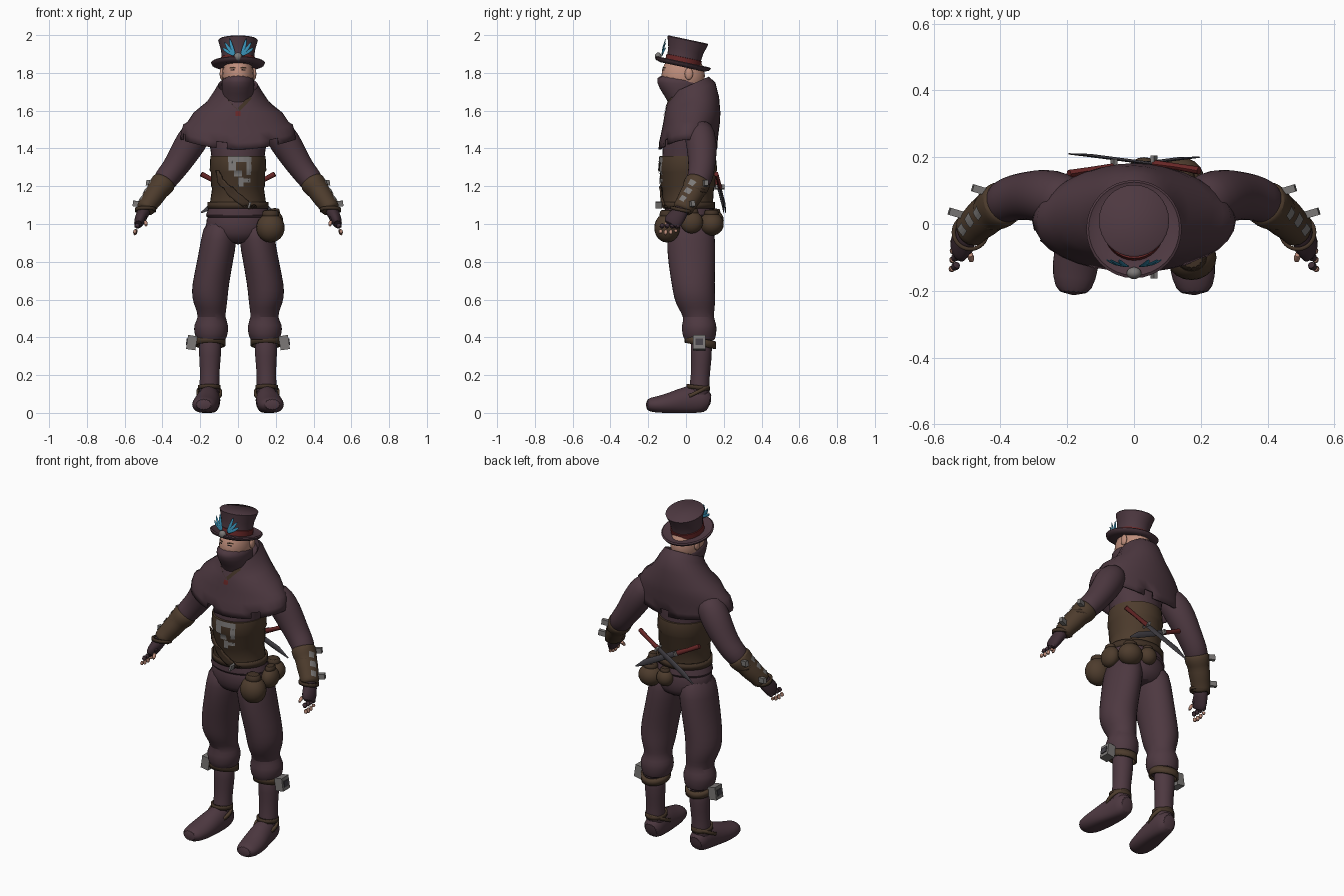
import bpy, bmesh, math
from mathutils import Vector, Matrix

if "Cube" in bpy.data.objects:
    bpy.data.objects.remove(bpy.data.objects["Cube"])
X, Y, Z = Vector((1, 0, 0)), Vector((0, 1, 0)), Vector((0, 0, 1))
parts = []


def material(name, *rgb):
    m = bpy.data.materials.new(name)
    m.use_nodes = True
    m.diffuse_color = (*rgb, 1)
    m.node_tree.nodes["Principled BSDF"].inputs["Base Color"].default_value = (*rgb, 1)
    return m


CLOTH = material("plum cloth", .075, .04, .052)
GLOVE = material("dark plum", .05, .027, .036)
LEATHER = material("brown leather", .075, .045, .026)
STRAP = material("dark leather", .055, .033, .02)
SKIN = material("skin", .52, .27, .2)
METAL = material("grey metal", .2, .19, .185)
STEEL = material("dark steel", .06, .055, .065)
BLUE = material("blue feather", .04, .28, .46)
RED = material("dark red", .14, .02, .02)
BLACK = material("black", .012, .009, .01)


def finish(name, bm, mat, sub=0, thick=0):
    me = bpy.data.meshes.new(name)
    bmesh.ops.recalc_face_normals(bm, faces=bm.faces)
    bm.to_mesh(me)
    bm.free()
    me.materials.append(mat)
    ob = bpy.data.objects.new(name, me)
    bpy.context.collection.objects.link(ob)
    if thick:
        ob.modifiers.new("Thickness", "SOLIDIFY").thickness = thick
    if sub:
        s = ob.modifiers.new("Smooth", "SUBSURF")
        s.levels = s.render_levels = sub
    parts.append(ob)
    return ob


def loft(name, rings, mat, axis=Z, ref=X, seg=16, sub=1, caps=True, thick=0):
    """Skin rings of (x, y, z, width, depth, tilt); axis None follows the path."""
    bm, rows = bmesh.new(), []
    pts = [Vector(r[:3]) for r in rings]
    for i, r in enumerate(rings):
        t = axis or (pts[min(i + 1, len(pts) - 1)] - pts[max(i - 1, 0)]).normalized()
        u = (ref - t * ref.dot(t)).normalized()
        v = t.cross(u)
        row = []
        for k in range(seg):
            a = math.tau * k / seg
            off = u * math.cos(a) * r[3] + v * math.sin(a) * r[4]
            if len(r) > 5:
                off.z += r[5] * off.y
            row.append(bm.verts.new(pts[i] + off))
        rows.append(row)
    for a, b in zip(rows, rows[1:]):
        for k in range(seg):
            n = (k + 1) % seg
            bm.faces.new((a[k], a[n], b[n], b[k]))
    if caps:
        bm.faces.new(rows[0])
        bm.faces.new(rows[-1])
    return finish(name, bm, mat, sub, thick)


def band(name, c, rx, ry, h, mat, tilt=0):
    x, y, z = c
    return loft(name, [(x, y, z + s * h / 2, rx, ry, tilt) for s in (-1, 1)], mat,
                seg=32, sub=0, caps=False, thick=.012)


def ball(name, c, r, mat):
    bm = bmesh.new()
    bmesh.ops.create_uvsphere(bm, u_segments=20, v_segments=12, radius=1)
    bmesh.ops.transform(bm, matrix=Matrix.LocRotScale(Vector(c), None, Vector(r)), verts=bm.verts)
    return finish(name, bm, mat)


def box(name, c, size, mat, axis=Z):
    bm = bmesh.new()
    bmesh.ops.create_cube(bm, size=1)
    turn = Vector(axis).to_track_quat("Z", "Y")
    bmesh.ops.transform(bm, matrix=Matrix.LocRotScale(Vector(c), turn, Vector(size)), verts=bm.verts)
    return finish(name, bm, mat)


def patch(name, c, u, v, target, mat, lift=.004):
    """Thin plate spanning c +- u +- v, laid onto the target's surface."""
    bm = bmesh.new()
    bmesh.ops.create_grid(bm, x_segments=16, y_segments=4, size=1)
    c, u, v = Vector(c), Vector(u), Vector(v)
    for p in bm.verts:
        p.co = c + u * p.co.x + v * p.co.y
    ob = finish(name, bm, mat)
    w = ob.modifiers.new("Lay", "SHRINKWRAP")
    w.target, w.offset, w.wrap_mode = target, lift, "ABOVE_SURFACE"
    return ob


def flip(rings, s):
    return [(r[0] * s, *r[1:]) for r in rings]


# Head, ears and eyes
head = ball("head", (0, -.015, 1.785), (.084, .115, .12), SKIN)
for s, side in ((1, "left"), (-1, "right")):
    ball(side + "_ear", (s * .085, .015, 1.795), (.012, .022, .032), SKIN)
    patch(side + "_eye", (s * .035, -.13, 1.818), (.016, 0, 0), (0, 0, .005), head, BLACK)
    patch(side + "_brow", (s * .037, -.13, 1.833), (.022, 0, s * .003), (0, 0, .004), head, STRAP)

# Face mask and neck scarf
loft("face_mask", [(0, -.03, 1.785, .086, .122, -.12), (0, -.035, 1.745, .09, .128, -.05),
                   (0, -.02, 1.69, .086, .105), (0, 0, 1.63, .08, .085), (0, 0, 1.56, .08, .08)], CLOTH)

# Top hat: one lathe profile, tipped back
def hat_part(name, profile, mat, caps):
    ob = loft(name, [(0, 0, z, r, r * 1.05) for r, z in profile], mat, seg=32, sub=0, caps=caps)
    ob.data.transform(Matrix.Translation((0, -.02, 1.832)) @ Matrix.Rotation(math.radians(-12), 4, "X"))


hat_part("top_hat", [(.08, .002), (.115, 0), (.138, .01), (.143, .022), (.136, .027), (.115, .018),
                     (.087, .018), (.086, .05), (.09, .09), (.105, .143), (.1, .148)], CLOTH, True)
hat_part("hat_band", [(.086, .019), (.091, .02), (.091, .05), (.086, .051)], RED, False)
ball("hat_gem", (0, -.147, 1.886), (.022, .018, .022), METAL)
for s, side in ((1, "left"), (-1, "right")):
    for i, (dx, top) in enumerate(((.085, 1.935), (.072, 1.965), (.045, 1.985))):
        loft(f"{side}_feather_{i + 1}",
             [(s * .015, -.128, 1.89, .003, .006), (s * (.01 + dx * .55), -.122, 1.89 + (top - 1.89) * .5, .004, .013),
              (s * dx, -.105, top, .002, .003)], BLUE, axis=None, ref=Y, seg=8)

# Hooded shoulder cape with a notched hem
cape = loft("cape", [(0, .02, 1.70, .085, .085, .45), (0, .02, 1.735, .105, .1, .45), (0, .03, 1.70, .125, .125, .4),
                     (0, .035, 1.645, .165, .14, .2), (0, .035, 1.59, .235, .147), (0, .03, 1.54, .268, .15),
                     (0, .02, 1.48, .29, .152), (0, .012, 1.43, .302, .155), (0, .01, 1.395, .305, .155)],
            CLOTH, seg=32, sub=0, caps=False, thick=.012)
bm = bmesh.new()
bm.from_mesh(cape.data)
bm.faces.ensure_lookup_table()
hem = list(bm.faces)[-32:]
for v in bm.verts:
    if v.co.z < 1.5:
        v.co.z += .05 * (v.co.x / .3) ** 2
bmesh.ops.delete(bm, geom=[f for k, f in enumerate(hem) if k % 5 == 2], context="FACES")
bm.to_mesh(cape.data)
bm.free()
loft("hood_fold", [(0, .06, 1.76, .075, .045), (0, .09, 1.71, .115, .075), (0, .1, 1.65, .11, .08),
                   (0, .115, 1.58, .07, .066), (0, .13, 1.52, .015, .04)], CLOTH)
for s, side in ((1, "left"), (-1, "right")):
    patch(side + "_collar_trim", (s * .04, -.11, 1.645), (s * .035, .02, .035), (.006, 0, -.008), cape, STRAP)
patch("collar_pin", (0, -.12, 1.585), (.014, 0, 0), (0, 0, .014), cape, RED)

# Torso, leather wrap, jacket skirt and pelvis
loft("torso", [(0, .02, 1.56, .15, .1), (0, .02, 1.48, .17, .13), (0, .01, 1.4, .148, .14), (0, .01, 1.3, .138, .14),
               (0, .01, 1.2, .13, .125), (0, .015, 1.08, .15, .12)], CLOTH)
wrap = loft("leather_wrap", [(0, .01, z, rx, ry) for z, rx, ry in
                             ((1.36, .146, .148), (1.285, .15, .155), (1.275, .144, .148), (1.2, .143, .145),
                              (1.19, .137, .138), (1.1, .15, .132))], LEATHER, seg=32, sub=0)
loft("jacket_skirt", [(0, .015, 1.14, .14, .122), (0, .015, 1.09, .158, .13), (0, .02, 1.04, .178, .14),
                      (0, .02, 1.03, .17, .13)], CLOTH)
loft("pelvis", [(0, .02, 1.1, .14, .12), (0, .022, 1.02, .176, .135), (0, .025, .95, .178, .135),
                (0, .03, .89, .1, .1)], CLOTH)
band("hip_belt", (0, .015, 1.1), .162, .138, .035, STRAP)

# Chest plates and diagonal strap
for i, (x, z, w, h) in enumerate(((.015, 1.345, .075, .014), (-.035, 1.305, .022, .03), (.07, 1.3, .018, .04),
                                  (.0, 1.265, .022, .014), (.02, 1.215, .014, .032), (.06, 1.23, .025, .01))):
    patch(f"chest_plate_{i + 1}", (x, -.16, z), (w, 0, 0), (0, 0, h), wrap, METAL)
strap = patch("diagonal_strap", (-.025, -.16, 1.155), (.15, 0, -.105), (.014, 0, .02), wrap, STRAP, .012)
strap.modifiers.new("Thickness", "SOLIDIFY").thickness = .009
box("strap_buckle", (.06, -.145, 1.1), (.035, .012, .035), METAL, (.3, 0, 1))

# Pouches on the left hip
for i, (c, r) in enumerate((((.172, -.1, .98), (.075, .068, .078)), ((.14, .135, 1), (.07, .065, .062)),
                            ((.195, .03, 1.01), (.045, .06, .06)), ((.03, .155, 1.02), (.05, .045, .05)))):
    ball(f"pouch_{i + 1}", c, r, LEATHER)
    x, y, z = c
    loft(f"pouch_neck_{i + 1}", [(x, y, z + r[2] * k, r[0] * w, r[1] * w) for k, w in
                                 ((.7, .75), (.95, .55), (1.25, .6))], STRAP)

# Crossed knives on the back
for s, side in ((1, "left"), (-1, "right")):
    y = .005 * s
    loft(side + "_knife_handle", flip([(.195, .155 + y, 1.265, .012, .014), (.13, .166 + y, 1.23, .01, .012),
                                       (.06, .175 + y, 1.195, .012, .015)], s), RED, None, Y, 8, 0)
    loft(side + "_knife_blade", flip([(.06, .175 + y, 1.195, .005, .016), (-.13, .2 + y, 1.1, .005, .018),
                                      (-.195, .205 + y, 1.06, .002, .004)], s), STEEL, None, Y, 8, 0)
    box(side + "_knife_guard", (s * .06, .175 + y, 1.195), (.05, .024, .012), METAL, (s, 0, .5))

for s, side in ((1, "left"), (-1, "right")):
    # Sleeve, cuffed bracer and its buckles
    loft(side + "_sleeve", flip([(.18, .055, 1.53, .07, .06), (.225, .075, 1.47, .085, .085),
                                 (.27, .085, 1.4, .082, .082), (.315, .085, 1.325, .074, .072),
                                 (.355, .08, 1.27, .07, .066), (.385, .07, 1.235, .068, .066),
                                 (.42, .045, 1.18, .055, .05)], s), CLOTH, None, Y)
    bracer = loft(side + "_bracer", flip([(.385, .068, 1.235, .06, .058), (.392, .062, 1.222, .073, .07),
                                          (.415, .047, 1.19, .07, .064), (.425, .04, 1.178, .062, .057),
                                          (.45, .02, 1.14, .064, .058), (.475, -.002, 1.105, .055, .05),
                                          (.49, -.017, 1.08, .058, .052), (.497, -.023, 1.068, .045, .04)], s), LEATHER, None, Y)
    for i, (x, y, z) in enumerate(((.455, .1, 1.215), (.525, .03, 1.105))):
        box(f"{side}_bracer_buckle_{i + 1}", (s * x, y, z), (.022, .03, .06), METAL, (s * 1, .3, .15))
        band(f"{side}_bracer_strap_{i + 1}", (s * (x - .035), y - .055, z - .03), .062 - i * .006,
             .062 - i * .006, .018, STRAP, -.2)
    for i, (x, y, z) in enumerate(((.47, .03, 1.22), (.49, .01, 1.175), (.52, -.02, 1.14))):
        patch(f"{side}_bracer_stud_{i + 1}", (s * x, y, z), (s * .005, .015, -.01), (s * .008, -.01, -.01), bracer, METAL)
    # Fingerless glove with bare fingertips
    loft(side + "_glove", flip([(.488, -.012, 1.09, .036, .036), (.505, -.035, 1.055, .044, .034),
                                (.52, -.065, 1.02, .052, .03), (.53, -.085, .99, .045, .022)], s), GLOVE, None, Y)
    for i in range(4):
        y, drop = -.128 + .027 * i, (.0, .008, .005, -.008)[i]
        mid, tip = (.541, y - .005, .975), (.55 - .003 * i, y - .008, .945 - drop)
        loft(f"{side}_finger_sleeve_{i + 1}", flip([(.528, y + .008, 1.005, .015, .016), (*mid, .014, .014)], s), GLOVE, None, Y, 8)
        loft(f"{side}_fingertip_{i + 1}", flip([(*mid, .012, .012), (*tip, .011, .01)], s), SKIN, None, Y, 8)
    loft(side + "_thumb_sleeve", flip([(.505, -.06, 1.045, .018, .018), (.49, -.09, 1.02, .015, .015)], s), GLOVE, None, Y, 8)
    loft(side + "_thumb_tip", flip([(.492, -.085, 1.022, .013, .013), (.485, -.115, .985, .011, .01)], s), SKIN, None, Y, 8)

    # Baggy trouser leg, pinched under the knee
    loft(side + "_trouser", flip([(.09, .025, 1.03, .085, .12), (.1, .026, .92, .098, .132), (.122, .03, .8, .097, .128),
                                  (.146, .038, .68, .1, .116), (.15, .045, .61, .097, .112), (.143, .055, .555, .084, .1),
                                  (.138, .068, .505, .07, .078), (.143, .07, .465, .096, .096), (.142, .07, .42, .09, .092),
                                  (.143, .072, .385, .08, .084), (.145, .078, .38, .06, .06)], s), CLOTH)
    # Boot shaft, foot and straps
    loft(side + "_boot_shaft", flip([(.147, .08, .42, .062, .06), (.148, .082, .3, .06, .058), (.15, .076, .2, .05, .049),
                                     (.152, .07, .13, .056, .056), (.152, .07, .06, .054, .056)], s), CLOTH)
    foot = loft(side + "_foot", flip([(.15, .132, .05, .045, .045), (.15, .085, .07, .06, .08), (.155, .01, .065, .062, .083),
                                      (.17, -.08, .048, .073, .06), (.18, -.165, .04, .068, .045),
                                      (.182, -.215, .045, .045, .032)], s), CLOTH, None, X)
    for v in foot.data.vertices:
        v.co.z = max(v.co.z, 0)
    band(side + "_ankle_strap", (s * .152, .065, .135), .06, .062, .022, STRAP, -.1)
    band(side + "_instep_strap", (s * .153, .05, .105), .068, .075, .02, LEATHER, .45)
    band(side + "_knee_strap", (s * .147, .076, .375), .08, .083, .04, LEATHER, -.2)
    box(side + "_knee_buckle", (s * .245, .07, .372), (.065, .075, .05), METAL, (s, 0, .15))
    box(side + "_knee_buckle_face", (s * .27, .07, .376), (.04, .035, .008), STEEL, (s, 0, .15))

# Smooth shading that keeps hard edges
bpy.ops.object.select_all(action="DESELECT")
for ob in parts:
    ob.select_set(True)
bpy.context.view_layer.objects.active = parts[0]
bpy.ops.object.shade_smooth_by_angle(angle=math.radians(50))
